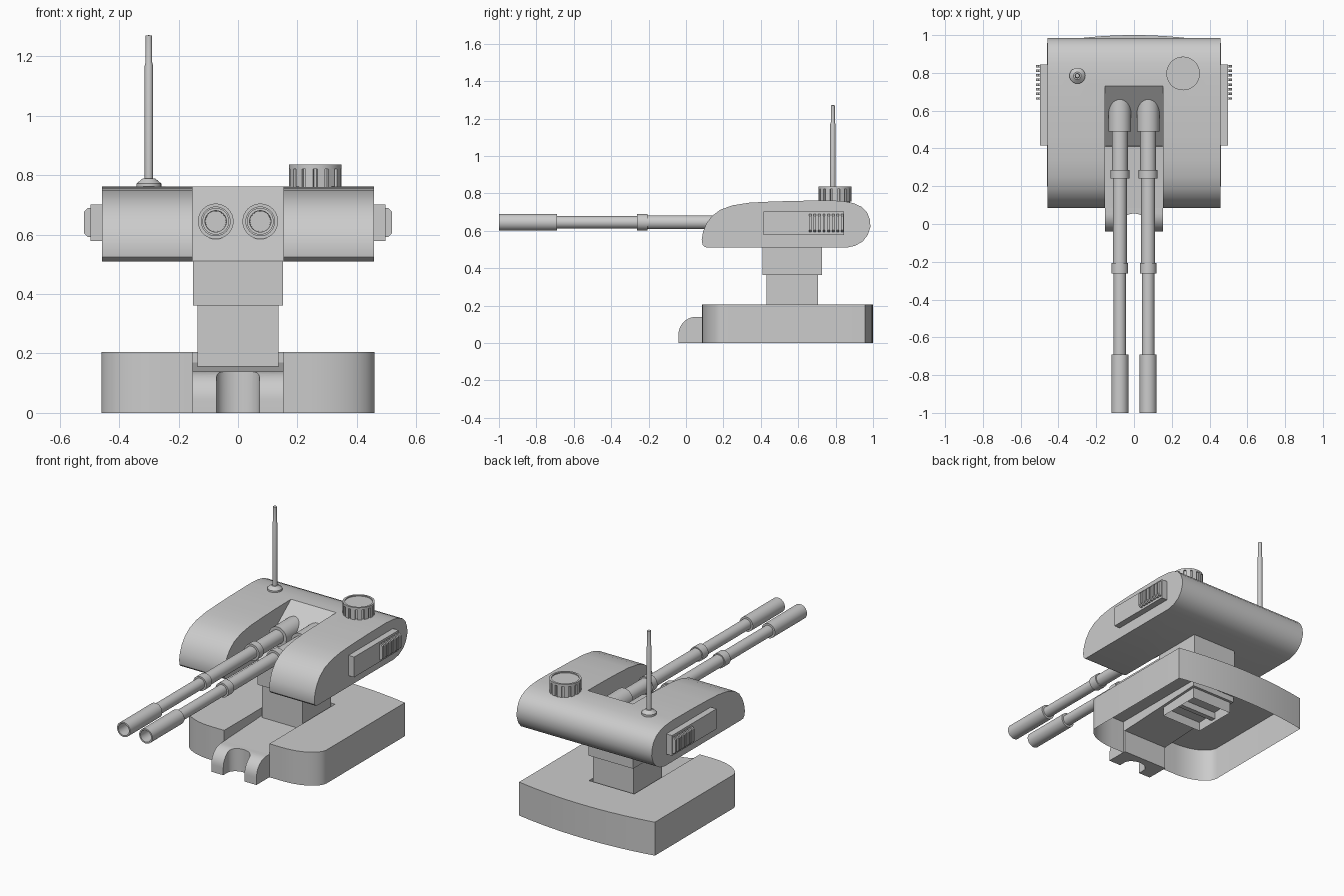
import bpy, bmesh
from math import sin, cos, pi, radians
from mathutils import Matrix, Vector

if "Cube" in bpy.data.objects:
    bpy.data.objects.remove(bpy.data.objects["Cube"])


def finish(name, bm, angle=35):
    bmesh.ops.remove_doubles(bm, verts=bm.verts, dist=1e-5)
    bmesh.ops.recalc_face_normals(bm, faces=bm.faces)
    me = bpy.data.meshes.new(name)
    bm.to_mesh(me)
    bm.free()
    ob = bpy.data.objects.new(name, me)
    bpy.context.collection.objects.link(ob)
    bpy.ops.object.select_all(action='DESELECT')
    ob.select_set(True)
    bpy.context.view_layer.objects.active = ob
    bpy.ops.object.shade_smooth_by_angle(angle=radians(angle))
    return ob


def add_prism(bm, pts, x0, x1):
    """Extrude a (y, z) profile along x."""
    f = bm.faces.new([bm.verts.new((x0, y, z)) for y, z in pts])
    r = bmesh.ops.extrude_face_region(bm, geom=[f], use_keep_orig=True)
    vs = [v for v in r['geom'] if isinstance(v, bmesh.types.BMVert)]
    bmesh.ops.translate(bm, verts=vs, vec=(x1 - x0, 0, 0))


def add_box(bm, lo, hi, open_bottom=False, rot=None):
    lo, hi = Vector(lo), Vector(hi)
    m = Matrix.Translation((lo + hi) / 2) @ Matrix.Diagonal((*(hi - lo), 1))
    vs = bmesh.ops.create_cube(bm, size=1, matrix=(rot or Matrix()) @ m)['verts']
    if open_bottom:
        z = min(v.co.z for v in vs)
        fs = {f for v in vs for f in v.link_faces if all(abs(w.co.z - z) < 1e-5 for w in f.verts)}
        bmesh.ops.delete(bm, geom=list(fs), context='FACES_ONLY')


def add_lathe(bm, prof, matrix, n=32):
    """Revolve (radius, height) points about local z; radius 0 closes an end."""
    rings = []
    for r, h in prof:
        k = 1 if r == 0 else n
        rings.append([bm.verts.new(matrix @ Vector((r * cos(2 * pi * i / n), r * sin(2 * pi * i / n), h)))
                      for i in range(k)])
    for a, b in zip(rings, rings[1:]):
        for i in range(n):
            j = (i + 1) % n
            q = [a[i % len(a)], a[j % len(a)], b[j % len(b)], b[i % len(b)]]
            bm.faces.new(list(dict.fromkeys(q)))


def cut(ob, cutter):
    cutter.hide_render = True
    mod = ob.modifiers.new('cut', 'BOOLEAN')
    mod.object, mod.operation, mod.solver = cutter, 'DIFFERENCE', 'EXACT'
    bpy.ops.object.select_all(action='DESELECT')
    bpy.context.view_layer.objects.active = ob
    ob.select_set(True)
    bpy.ops.object.modifier_apply(modifier='cut')
    bpy.data.objects.remove(cutter)
    bpy.ops.object.shade_smooth_by_angle(angle=radians(35))


# Base: open-bottomed shell with bowed back and a channel in the front
W, TOP = 0.153, 0.205
half = [(W, 0.085)]
half += [(0.24 + 0.22 * sin(a), 0.205 - 0.12 * cos(a)) for a in [i * pi / 24 for i in range(13)]]
half += [(x, 1 - 0.042 * (x / 0.46) ** 2) for x in [0.46 * (1 - i / 8) for i in range(9)]]
outer = half + [(-x, y) for x, y in half[-2::-1]]
bm = bmesh.new()
inner = [(-W, 0.72), (W, 0.72)]
top = [bm.verts.new((x, y, TOP)) for x, y in outer + inner]
bm.faces.new(top)
low = [bm.verts.new((x, y, 0)) for x, y in outer]
for i in range(len(outer) - 1):
    bm.faces.new([top[i], top[i + 1], low[i + 1], low[i]])
chan = [outer[-1]] + inner + [outer[0]]
floor = [bm.verts.new((x, y, 0.14 if y < 0.1 else 0.17)) for x, y in chan]
rim = [top[len(outer) - 1], top[-2], top[-1], top[0]]
for i in range(3):
    bm.faces.new([rim[i], rim[i + 1], floor[i + 1], floor[i]])
bm.faces.new(floor)
finish('base_shell', bm)

# Front foot: quarter-round block with a U notch cut from above
bm = bmesh.new()
arc = [(0.055 - 0.095 * cos(a), 0.045 + 0.095 * sin(a)) for a in [i * pi / 20 for i in range(11)]]
add_prism(bm, [(0.1, 0), (-0.04, 0)] + arc + [(0.1, 0.14)], -W, W)
foot = finish('front_foot', bm)
bm = bmesh.new()
u = [(-0.072, -0.1), (0.072, -0.1)] + [(0.072 * cos(a), 0.055 * sin(a)) for a in [i * pi / 16 for i in range(17)]]
f = bm.faces.new([bm.verts.new((x, y, -0.1)) for x, y in u])
r = bmesh.ops.extrude_face_region(bm, geom=[f], use_keep_orig=True)
bmesh.ops.translate(bm, verts=[v for v in r['geom'] if isinstance(v, bmesh.types.BMVert)], vec=(0, 0, 0.4))
cut(foot, finish('notch_cutter', bm))

# Neck: two stacked boxes, the lower one open underneath
bm = bmesh.new()
add_box(bm, (-0.137, 0.43, 0.1), (0.137, 0.705, 0.37), True)
add_box(bm, (-0.137, 0.54, 0.12), (0.137, 0.57, 0.16))
finish('neck_lower', bm)
bm = bmesh.new()
add_box(bm, (-0.152, 0.408, 0.362), (0.152, 0.728, 0.512))
finish('neck_upper', bm)

# Head: rounded side profile with a sloped slot for the guns
bm = bmesh.new()
head_profile = [
    (0.115, 0.51), (0.86, 0.51), (0.905, 0.52), (0.945, 0.543), (0.972, 0.577), (0.986, 0.62),
    (0.983, 0.66), (0.968, 0.698), (0.94, 0.727), (0.9, 0.746), (0.85, 0.757), (0.78, 0.762),
    (0.6, 0.76), (0.46, 0.756), (0.34, 0.75), (0.25, 0.736), (0.185, 0.713), (0.14, 0.68),
    (0.11, 0.64), (0.092, 0.597), (0.084, 0.555), (0.088, 0.525), (0.1, 0.513)]
add_prism(bm, head_profile, -0.458, 0.458)
head = finish('head', bm)
bm = bmesh.new()
add_prism(bm, [(0, 0.45), (0.333, 0.45), (0.781, 0.80), (0, 0.80)], -W, W)
cut(head, finish('slot_cutter', bm))

# Side panels with vent ribs
for name, s in (('left', -1), ('right', 1)):
    bm = bmesh.new()
    add_box(bm, (0.44, 0.415, 0.578), (0.497, 0.845, 0.702))
    for i in range(8):
        y = 0.658 + i * 0.0245
        x0, x1, z0, z1, c = 0.49, 0.518, 0.592, 0.69, 0.012
        prof = [(x0, z0), (x1 - c, z0), (x1, z0 + c), (x1, z1 - c), (x1 - c, z1), (x0, z1)]
        a = [bm.verts.new((x, y, z)) for x, z in prof]
        b = [bm.verts.new((x, y + 0.013, z)) for x, z in prof]
        bm.faces.new(a)
        bm.faces.new(b[::-1])
        for k in range(6):
            bm.faces.new([a[k], a[k - 1], b[k - 1], b[k]])
    bmesh.ops.scale(bm, verts=bm.verts, vec=(s, 1, 1))
    finish(name + '_vent_panel', bm)

# Twin guns: stepped barrels with bored muzzles
gun = [(0, -0.8), (0.034, -0.8), (0.036, -1), (0.045, -1), (0.045, -0.69), (0.033, -0.69),
       (0.033, -0.262), (0.044, -0.262), (0.044, -0.207), (0.037, -0.207), (0.037, 0.24),
       (0.05, 0.24), (0.05, 0.285), (0.042, 0.285), (0.042, 0.49), (0.06, 0.49), (0.06, 0.68), (0, 0.68)]
for name, x in (('left', -0.075), ('right', 0.075)):
    bm = bmesh.new()
    add_lathe(bm, gun, Matrix.Translation((x, 0, 0.645)) @ Matrix.Rotation(-pi / 2, 4, 'X'))
    finish(name + '_gun', bm)

# Antenna with its round mount
bm = bmesh.new()
add_lathe(bm, [(0, 0.75), (0.042, 0.755), (0.042, 0.772), (0.03, 0.782), (0.02, 0.79), (0.014, 0.79),
               (0.014, 1.17), (0.011, 1.18), (0.011, 1.27), (0, 1.272)],
          Matrix.Translation((-0.3, 0.785, 0)), 20)
finish('antenna', bm)

# Hatch knob: ribbed drum with a recessed lid
bm = bmesh.new()
at = Matrix.Translation((0.26, 0.797, 0))
add_lathe(bm, [(0, 0.75), (0.08, 0.75), (0.08, 0.822), (0.089, 0.822), (0.089, 0.836), (0.077, 0.836),
               (0.077, 0.83), (0, 0.83)], at, 36)
for i in range(14):
    add_box(bm, (0.07, -0.013, 0.755), (0.088, 0.013, 0.823), rot=at @ Matrix.Rotation(2 * pi * i / 14, 4, 'Z'))
finish('hatch_knob', bm)
